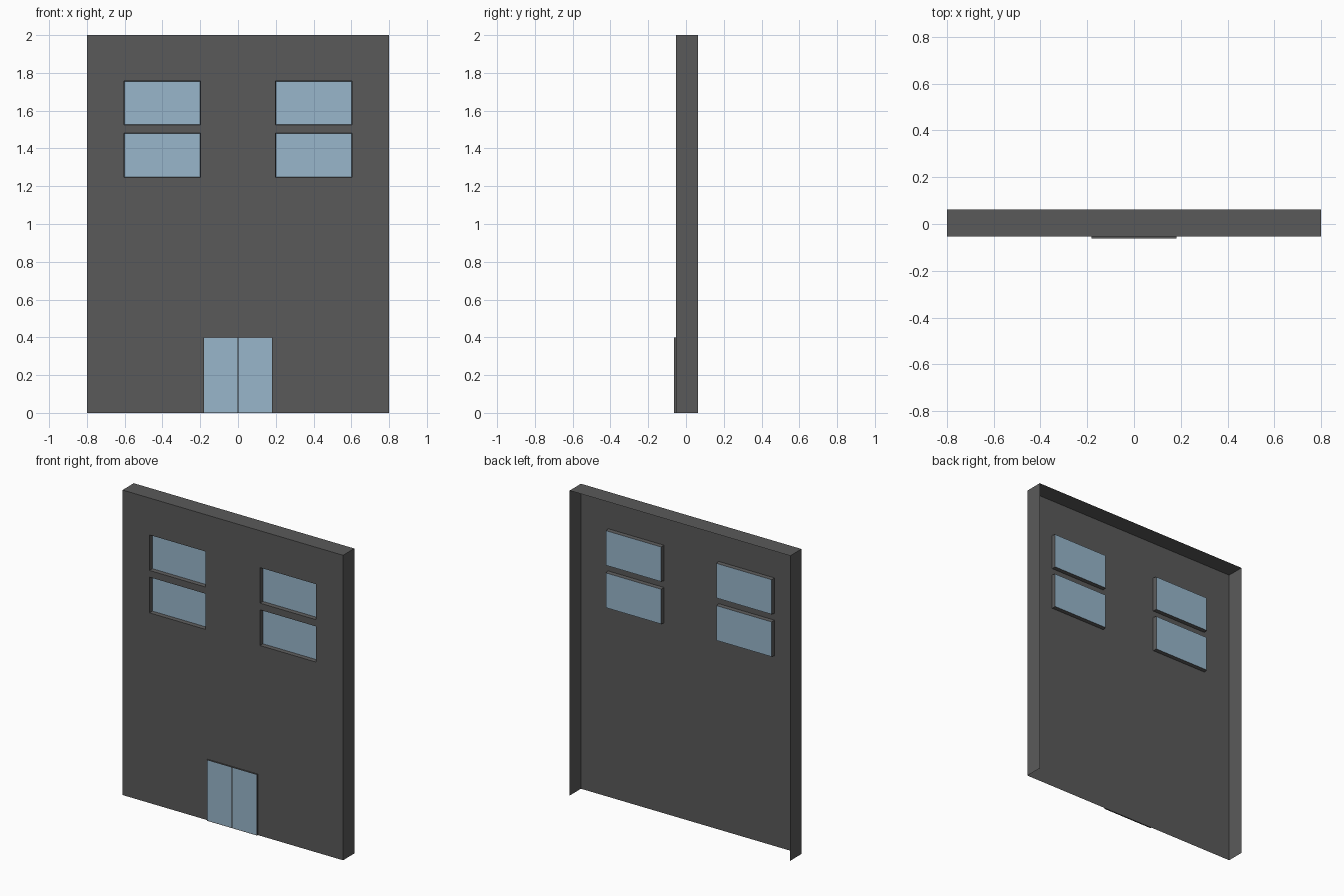
import bpy, bmesh

if "Cube" in bpy.data.objects:
    bpy.data.objects.remove(bpy.data.objects["Cube"])


def material(name, rgb):
    m = bpy.data.materials.new(name)
    m.diffuse_color = (*rgb, 1)
    m.use_nodes = True
    m.node_tree.nodes["Principled BSDF"].inputs["Base Color"].default_value = m.diffuse_color
    return m


WALL = material("dark_grey_wall", (0.102, 0.102, 0.102))
GLASS = material("pale_blue_glass", (0.314, 0.468, 0.597))


def panel(name, xs, zs, y_front, y_back, is_glass, border, recess, open_bottom):
    """Gridded front sheet with returned edges; glass cells are inset and recessed."""
    bm = bmesh.new()
    grid = [[bm.verts.new((x, y_front, z)) for x in xs] for z in zs]
    panes = []
    for j in range(len(zs) - 1):
        for i in range(len(xs) - 1):
            f = bm.faces.new((grid[j][i], grid[j][i + 1],
                              grid[j + 1][i + 1], grid[j + 1][i]))
            if is_glass(i, j):
                panes.append(f)
    # returned edges towards the back
    rim = [e for e in bm.edges if e.is_boundary and not
           (open_bottom and all(v.co.z < 1e-6 for v in e.verts))]
    ext = bmesh.ops.extrude_edge_only(bm, edges=rim)
    for v in ext["geom"]:
        if isinstance(v, bmesh.types.BMVert):
            v.co.y = y_back
    bmesh.ops.recalc_face_normals(bm, faces=bm.faces)
    if panes[0].normal.y > 0:
        bmesh.ops.reverse_faces(bm, faces=bm.faces)
    # recessed glass
    bmesh.ops.inset_individual(bm, faces=panes, thickness=border,
                               depth=-recess, use_even_offset=True)
    for f in panes:
        f.material_index = 1
    me = bpy.data.meshes.new(name)
    bm.to_mesh(me)
    bm.free()
    me.materials.append(WALL)
    me.materials.append(GLASS)
    ob = bpy.data.objects.new(name, me)
    bpy.context.collection.objects.link(ob)
    return ob


# Facade shell, open at the back and bottom, with four recessed window panes
panel("facade_wall",
      [-0.8, -0.604, -0.198, 0.198, 0.604, 0.8],
      [0, 1.247, 1.481, 1.525, 1.758, 2.0],
      -0.054, 0.0625,
      lambda i, j: i in (1, 3) and j in (1, 3), 0.003, 0.025, True)

# Double glass door: a thin plate on the facade
panel("double_door", [-0.182, 0, 0.182], [0, 0.4],
      -0.0625, -0.054, lambda i, j: True, 0.003, 0.001, False)
